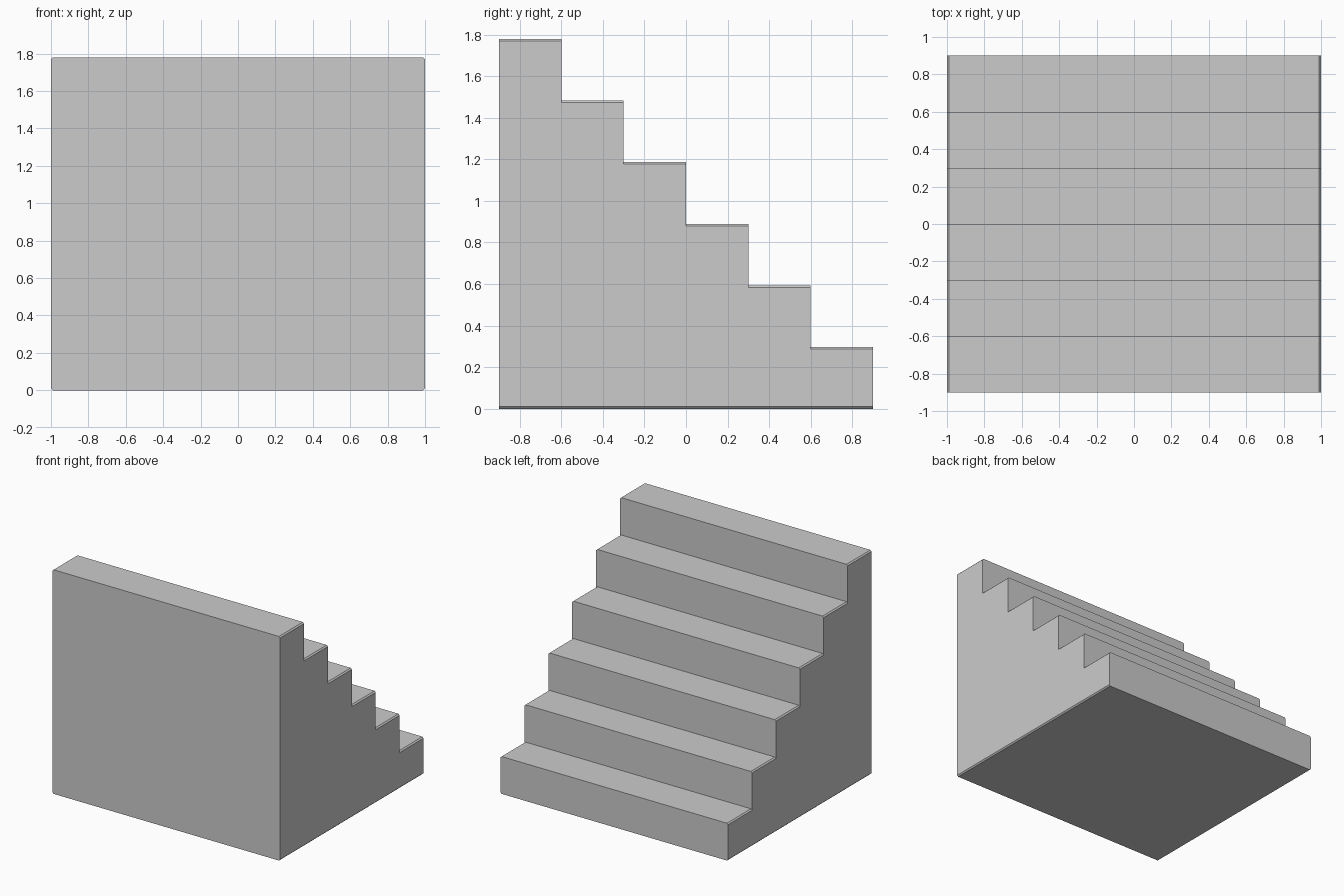
import bpy, bmesh

if "Cube" in bpy.data.objects:
    bpy.data.objects.remove(bpy.data.objects["Cube"])

STEPS, DEPTH, HEIGHT = 6, 0.3, 1.78
RISE = HEIGHT / STEPS
C = 0.01  # chamfer along the side edges


def profile(inset):
    """Stepped side outline (y, z); inset pulls treads down and base up."""
    pts = [(0.9, inset), (-0.9, inset)]
    for i in range(STEPS):
        z = HEIGHT - i * RISE - inset
        y = -0.9 + i * DEPTH
        pts += [(y, z), (y + DEPTH, z)]
    return pts


bm = bmesh.new()

# Stepped outlines across the width, chamfered at both sides
loops = []
for x, inset in ((-1, C), (-1 + C, 0), (1 - C, 0), (1, C)):
    loops.append([bm.verts.new((x, y, z)) for y, z in profile(inset)])

# Treads, risers, base and chamfers
for a, b in zip(loops, loops[1:]):
    n = len(a)
    for i in range(n):
        j = (i + 1) % n
        bm.faces.new((a[i], a[j], b[j], b[i]))

# Side walls
bm.faces.new(loops[0])
bm.faces.new(loops[-1])
bmesh.ops.recalc_face_normals(bm, faces=bm.faces)

mesh = bpy.data.meshes.new("staircase")
bm.to_mesh(mesh)
bm.free()
stairs = bpy.data.objects.new("staircase", mesh)
bpy.context.collection.objects.link(stairs)
